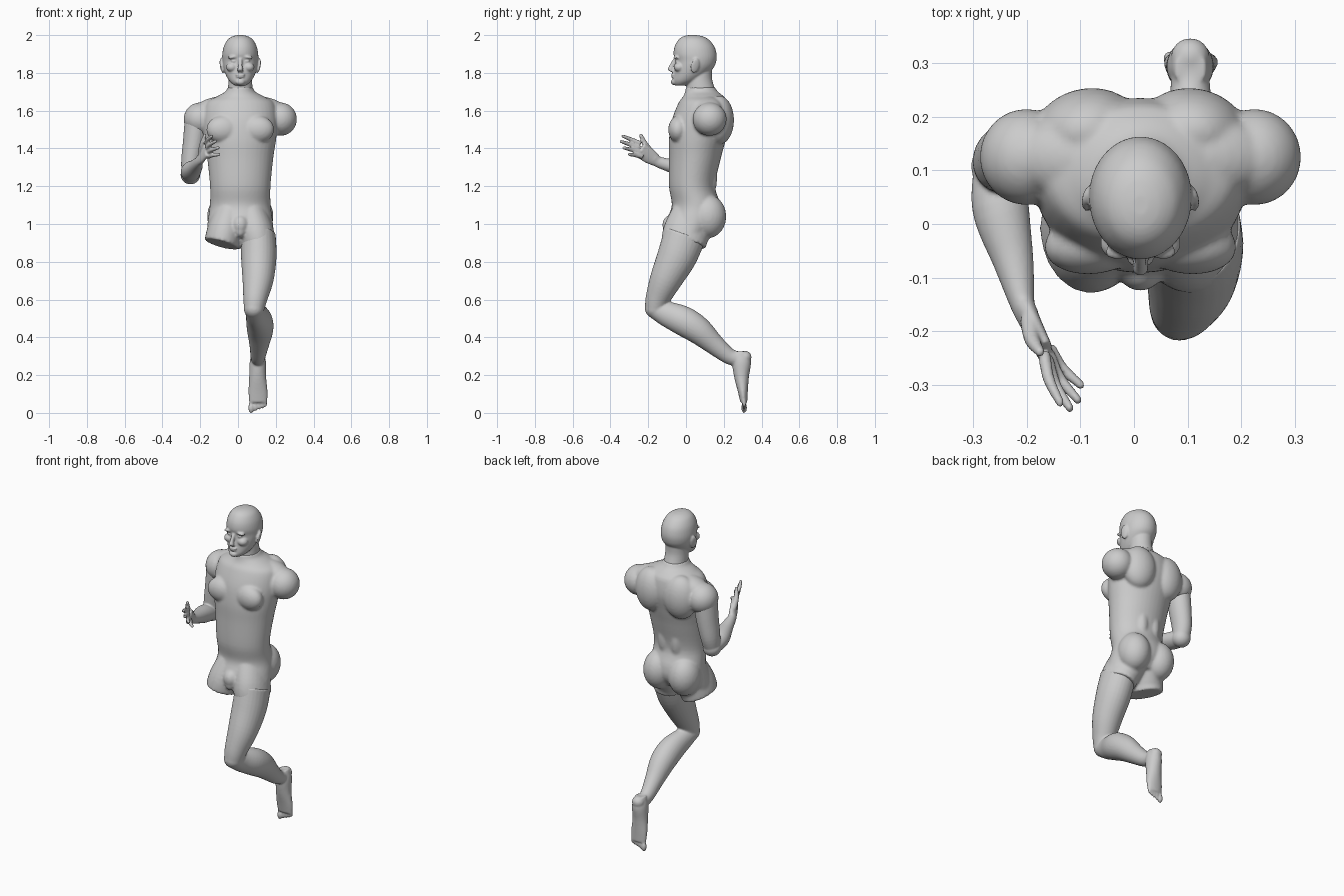
import bpy, bmesh, math
from mathutils import Vector, Matrix

CX = 0.012  # body midline


def ball(bm, c, r, rot=(0, 0, 0)):
    m = Matrix.Translation(c)
    for a, ax in zip(rot, 'XYZ'):
        m = m @ Matrix.Rotation(math.radians(a), 4, ax)
    bmesh.ops.create_uvsphere(bm, u_segments=28, v_segments=18, radius=1,
                              matrix=m @ Matrix.Diagonal((*r, 1)))


def pair(bm, c, r, rot=(0, 0, 0)):
    # two balls mirrored about the midline; c[0] is the offset from it
    for s in (1, -1):
        ball(bm, (CX + s * c[0], c[1], c[2]), r, (rot[0], s * rot[1], s * rot[2]))


def spline(rows, steps=5):
    out = []
    for i in range(len(rows) - 1):
        p = [rows[max(0, min(len(rows) - 1, i + k))] for k in (-1, 0, 1, 2)]
        for s in range(steps):
            t = s / steps
            out.append([0.5 * (2 * b + (c - a) * t + (2 * a - 5 * b + 4 * c - d) * t * t
                               + (3 * b - a - 3 * c + d) * t ** 3) for a, b, c, d in zip(*p)])
    return out + [list(rows[-1])]


def loft(bm, rows, level=False, n=28):
    # rows: x, y, z, radius sideways, radius fore-aft; rings follow the path
    rows = spline(rows)
    pts = [Vector(r[:3]) for r in rows]
    rings = []
    for i, r in enumerate(rows):
        t = (pts[min(i + 1, len(pts) - 1)] - pts[max(i - 1, 0)]).normalized()
        if level:
            t = Vector((0, 0, -1))
        u = (Vector((1, 0, 0)) - t * t.x).normalized()
        v = t.cross(u)
        rings.append([bm.verts.new(pts[i] + u * r[3] * math.cos(a) + v * r[4] * math.sin(a))
                      for a in (2 * math.pi * k / n for k in range(n))])
    faces = [bm.faces.new(rings[0][::-1]), bm.faces.new(rings[-1])]
    for a, b in zip(rings, rings[1:]):
        faces += [bm.faces.new((a[k], a[(k + 1) % n], b[(k + 1) % n], b[k])) for k in range(n)]
    bmesh.ops.recalc_face_normals(bm, faces=faces)


def slices(bm, rows):
    # rows: z, front y, back y, half width
    loft(bm, [(CX, (f + b) / 2, z, w, (b - f) / 2) for z, f, b, w in rows], True, 40)


def finish(bm, name, voxel, smooth=4):
    me = bpy.data.meshes.new(name)
    bm.to_mesh(me)
    bm.free()
    ob = bpy.data.objects.new(name, me)
    bpy.context.collection.objects.link(ob)
    m = ob.modifiers.new('blend', 'REMESH')
    m.mode = 'VOXEL'
    m.voxel_size = voxel
    m.use_smooth_shade = True
    m = ob.modifiers.new('soften', 'SMOOTH')
    m.factor = 0.5
    m.iterations = smooth
    return ob


# torso with shoulders and leg stubs
bm = bmesh.new()
slices(bm, [(1.725, 0.0, .152, .066), (1.70, -.005, .17, .08), (1.675, -.015, .20, .125),
            (1.64, -.04, .225, .18), (1.55, -.075, .235, .198), (1.45, -.09, .212, .19),
            (1.35, -.09, .185, .175), (1.2, -.09, .155, .16), (1.1, -.075, .185, .161),
            (1.03, -.098, .185, .170), (.96, -.11, .14, .178)])
pair(bm, (.213, .125, 1.555), (.087, .09, .088))                 # shoulder caps
pair(bm, (.14, .125, 1.62), (.11, .07, .05), (0, 14, 0))         # trapezius
pair(bm, (.085, -.035, 1.50), (.095, .058, .075), (0, 0, -8))    # chest
pair(bm, (.10, .175, 1.55), (.10, .078, .13), (0, 0, -12))       # shoulder blades
pair(bm, (.04, .11, 1.25), (.045, .055, .13))                    # lower back
pair(bm, (.085, .115, 1.04), (.09, .098, .115))                  # buttocks
ball(bm, (CX, -.085, .995), (.042, .04, .05))                    # groin
ball(bm, (CX, -.085, .965), (.028, .035, .038))
for s in (1, -1):
    loft(bm, [(CX + s * .055, .04, 1.03, .095, .125), (CX + s * .082, 0, .95, .097, .123),
              (CX + s * .098, -.012, .893, .094, .119)])
finish(bm, 'torso', .008)

# head and neck
bm = bmesh.new()
slices(bm, [(2.0, .015, .055, .015), (1.993, -.015, .09, .042), (1.975, -.04, .122, .068),
            (1.94, -.06, .15, .087), (1.90, -.066, .162, .095), (1.865, -.058, .161, .095),
            (1.83, -.062, .148, .09), (1.79, -.066, .11, .077), (1.76, -.07, .07, .06),
            (1.742, -.066, .03, .042), (1.732, -.055, -.01, .025)])
slices(bm, [(1.84, .02, .14, .06), (1.77, .008, .138, .062), (1.70, 0, .158, .066)])
loft(bm, [(CX, -.055, 1.875, .010, .012), (CX, -.074, 1.84, .011, .013),
          (CX, -.083, 1.818, .015, .014), (CX, -.07, 1.806, .016, .012)], True)  # nose
pair(bm, (.035, -.047, 1.884), (.032, .018, .010), (0, 8, -14))     # brows
pair(bm, (.034, -.046, 1.862), (.016, .012, .009))                  # eyes
pair(bm, (.045, -.035, 1.83), (.03, .03, .025))                     # cheeks
ball(bm, (CX, -.069, 1.791), (.026, .011, .006))                    # lips
ball(bm, (CX, -.068, 1.780), (.022, .011, .006))
ball(bm, (CX, -.06, 1.752), (.026, .02, .017))                      # chin
pair(bm, (.097, .048, 1.838), (.009, .024, .040), (-12, 8, 18))     # ears
finish(bm, 'head', .005, 3)

# bent right arm
bm = bmesh.new()
loft(bm, [(-.218, .122, 1.53, .066, .072), (-.232, .122, 1.43, .060, .068),
          (-.248, .118, 1.33, .053, .060), (-.252, .108, 1.255, .046, .046)])
ball(bm, (-.252, .108, 1.26), (.052, .052, .05))
loft(bm, [(-.252, .12, 1.26, .045, .042), (-.249, .03, 1.28, .053, .050),
          (-.225, -.07, 1.305, .038, .037), (-.208, -.15, 1.33, .023, .029),
          (-.196, -.175, 1.348, .020, .031)])
# palm, fingers and thumb
loft(bm, [(-.208, -.15, 1.33, .022, .028), (-.190, -.19, 1.357, .018, .040),
          (-.163, -.243, 1.392, .013, .043)])
for base, tip in [((-.168, -.240, 1.425), (-.138, -.333, 1.465)),
                  ((-.163, -.248, 1.402), (-.120, -.343, 1.437)),
                  ((-.160, -.242, 1.379), (-.105, -.328, 1.403)),
                  ((-.158, -.230, 1.357), (-.100, -.300, 1.368))]:
    b, t = Vector(base), Vector(tip)
    mid = b.lerp(t, .5) + Vector((-.006, -.003, .002))
    loft(bm, [(*b, .012, .013), (*mid, .011, .0115), (*t, .008, .009)], n=14)
    ball(bm, t, (.008, .009, .009))
loft(bm, [(-.195, -.18, 1.37, .018, .020), (-.190, -.215, 1.42, .015, .016),
          (-.176, -.238, 1.468, .009, .010)], n=14)
ball(bm, (-.176, -.238, 1.468), (.009, .010, .011))
finish(bm, 'right_arm', .005, 3)

# bent left leg
bm = bmesh.new()
loft(bm, [(.108, -.005, .945, .091, .113), (.110, -.047, .83, .094, .105),
          (.106, -.105, .71, .083, .086), (.092, -.148, .61, .065, .066),
          (.085, -.163, .55, .054, .055)])
ball(bm, (.085, -.160, .553), (.055, .058, .054))
loft(bm, [(.085, -.165, .548, .050, .050), (.095, -.105, .525, .055, .066),
          (.113, -.015, .487, .070, .078), (.117, .065, .437, .069, .073),
          (.112, .15, .362, .052, .055), (.106, .225, .302, .040, .043),
          (.105, .275, .285, .036, .040)])
# foot
loft(bm, [(.105, .29, .325, .030, .034), (.105, .294, .27, .043, .050),
          (.104, .294, .19, .045, .039), (.106, .301, .11, .051, .026),
          (.107, .306, .055, .048, .018)], True)
ball(bm, (.105, .312, .295), (.036, .035, .034))
for x, z, r in [(.070, .027, .016), (.094, .038, .011), (.113, .044, .010),
                (.130, .050, .010), (.145, .057, .010)]:
    ball(bm, (x, .308, z), (r, r * .95, .028))
finish(bm, 'left_leg', .006)
